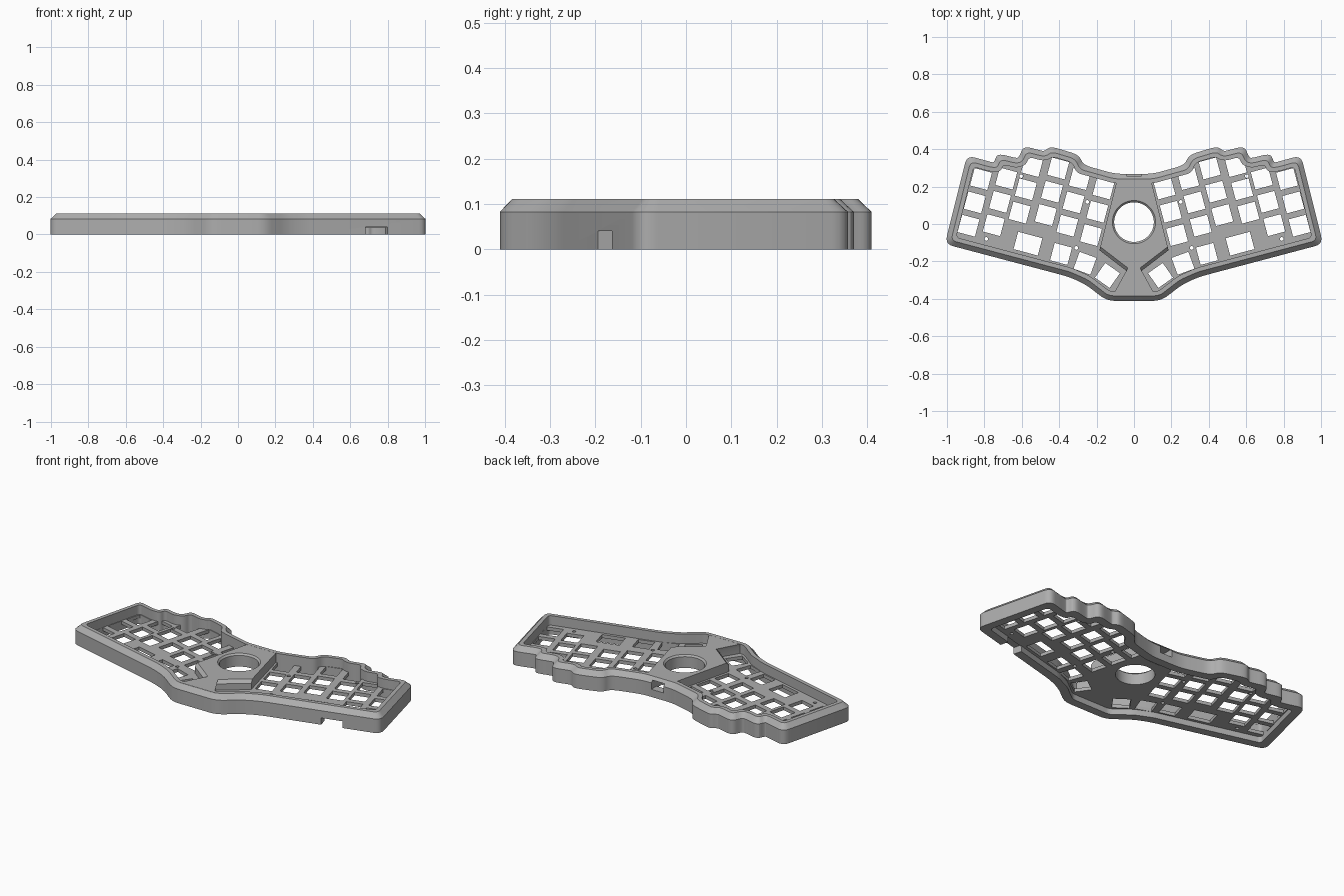
import bpy, bmesh, math
from mathutils import Vector, Matrix

cube = bpy.data.objects.get("Cube")
if cube:
    bpy.data.objects.remove(cube)

grey = bpy.data.materials.new("case_grey")
grey.use_nodes = True
GREY = (0.42, 0.42, 0.42, 1)
grey.diffuse_color = GREY
grey.node_tree.nodes["Principled BSDF"].inputs["Base Color"].default_value = GREY

TOP, CHAMFER_Z, PLATE_TOP, PLATE_LOW = 0.111, 0.083, 0.055, 0.035
TILT = math.radians(15)


def finish(name, bm):
    bmesh.ops.recalc_face_normals(bm, faces=bm.faces)
    mesh = bpy.data.meshes.new(name)
    bm.to_mesh(mesh)
    bm.free()
    mesh.materials.append(grey)
    obj = bpy.data.objects.new(name, mesh)
    bpy.context.collection.objects.link(obj)
    return obj


def mirrored(half):
    """Close a right-hand path with its mirror image."""
    return half + [(-x, y) for x, y in reversed(half)]


def inset(points, dist):
    """Mitred inward offset of a clockwise polygon."""
    out = []
    for i, p in enumerate(points):
        p = Vector(p)
        a = (p - Vector(points[i - 1])).normalized()
        b = (Vector(points[(i + 1) % len(points)]) - p).normalized()
        na, nb = Vector((a.y, -a.x)), Vector((b.y, -b.x))
        out.append(p + (na + nb) * dist / (1 + na.dot(nb)))
    return out


def rounded(points, cut, steps=5):
    """Replace each corner by a short curve."""
    out = []
    for i, p in enumerate(points):
        p = Vector(p)
        a, b = Vector(points[i - 1]) - p, Vector(points[(i + 1) % len(points)]) - p
        s = p + a.normalized() * min(cut, a.length * 0.45)
        e = p + b.normalized() * min(cut, b.length * 0.45)
        for k in range(steps + 1):
            t = k / steps
            out.append(s * (1 - t) ** 2 + p * 2 * t * (1 - t) + e * t * t)
    return out


def loft(name, rings, closed=False):
    """Bridge matching (outline, height) rings; cap the ends or join them."""
    bm = bmesh.new()
    loops = [[bm.verts.new((p[0], p[1], z)) for p in pts] for pts, z in rings]
    pairs = list(zip(loops, loops[1:]))
    if closed:
        pairs.append((loops[-1], loops[0]))
    else:
        bm.faces.new(loops[0])
        bm.faces.new(loops[-1])
    for lo, hi in pairs:
        for i in range(len(lo)):
            j = (i + 1) % len(lo)
            bm.faces.new((lo[i], lo[j], hi[j], hi[i]))
    return finish(name, bm)


def add_box(bm, x, y, z, size, angle=0):
    m = Matrix.Translation((x, y, z)) @ Matrix.Rotation(angle, 4, "Z") @ Matrix.Diagonal((*size, 1))
    bmesh.ops.create_cube(bm, size=1, matrix=m)


def add_drum(bm, x, y, z, r_low, r_high, depth, sides):
    bmesh.ops.create_cone(bm, cap_ends=True, segments=sides, radius1=r_low, radius2=r_high,
                          depth=depth, matrix=Matrix.Translation((x, y, z)))


def cut(target, name, bm):
    cutter = finish(name, bm)
    mod = target.modifiers.new(name, "BOOLEAN")
    mod.operation, mod.solver, mod.object = "DIFFERENCE", "EXACT", cutter
    bpy.context.view_layer.objects.active = target
    bpy.ops.object.modifier_apply(modifier=name)
    bpy.data.objects.remove(cutter)


# Case outline, clockwise from the back centre, with a bump per key column
outline = mirrored([
    (0.10, 0.268), (0.27, 0.315), (0.295, 0.37), (0.445, 0.415), (0.476, 0.392),
    (0.49, 0.39), (0.59, 0.418), (0.615, 0.357), (0.63, 0.352), (0.73, 0.378),
    (0.748, 0.33), (0.76, 0.33), (0.893, 0.367), (1.011, -0.107),
    (0.35, -0.282), (0.26, -0.322), (0.145, -0.411)])


def ring(dist, corner):
    return rounded(inset(outline, dist), corner)


outer, shoulder, inner = ring(0, 0.045), ring(0.027, 0.03), ring(0.05, 0.022)

# Rim wall with outer chamfer
rim = loft("rim_wall", [(outer, 0), (outer, CHAMFER_Z), (shoulder, TOP), (inner, TOP), (inner, 0)], True)

# Switch plate
plate = loft("switch_plate", [(ring(0.045, 0.022), PLATE_LOW), (ring(0.045, 0.022), PLATE_TOP)])

# Raised centre island reaching both rims, with sloped front shoulders
low = mirrored([(0.09, 0.24), (0.185, -0.14), (0.035, -0.255), (0.115, -0.385)])
high = mirrored([(0.09, 0.24), (0.18, -0.122), (0.033, -0.235), (0.115, -0.385)])
island = loft("centre_island", [(low, PLATE_LOW), (low, 0.092), (high, TOP - 0.0005)])

# Switch openings: staggered columns, outermost first
keys = bmesh.new()
columns = [(0.818, 0.24), (0.683, 0.243), (0.545, 0.31), (0.405, 0.297), (0.29, 0.24), (0.163, 0.19)]
thumbs = [(0.567, -0.105, 0.134, 15), (0.39, -0.16, 0.096, 15), (0.262, -0.21, 0.096, 20),
          (0.142, -0.275, 0.096, 35)]
screws = [(0.79, -0.08), (0.308, -0.128), (0.25, 0.118), (0.603, 0.256)]
for side in (1, -1):
    for x, y in columns:
        for row in range(3):
            d = row * 0.129
            add_box(keys, side * (x + d * math.sin(TILT)), y - d * math.cos(TILT), 0.05,
                    (0.096, 0.096, 0.2), side * TILT)
    for x, y, width, angle in thumbs:
        add_box(keys, side * x, y, 0.05, (width, 0.096, 0.2), side * math.radians(angle))
    for x, y in screws:
        add_drum(keys, side * x, y, 0.05, 0.01, 0.01, 0.2, 16)
cut(plate, "switch_cutter", keys)

# Ball opening with a bevelled lip
for part in (plate, island):
    bore = bmesh.new()
    add_drum(bore, 0, 0.01, 0.05, 0.106, 0.106, 0.3, 64)
    cut(part, "ball_cutter", bore)
lip = bmesh.new()
add_drum(lip, 0, 0.01, TOP, 0.104, 0.128, 0.024, 64)
cut(island, "lip_cutter", lip)

# Back port and front cable notch
port = bmesh.new()
add_box(port, 0, 0.25, 0.07, (0.08, 0.12, 0.05))
cut(rim, "port_cutter", port)
for part in (plate, island):
    pocket = bmesh.new()
    add_box(pocket, 0, 0.215, 0.045, (0.08, 0.09, 0.1))
    cut(part, "pocket_cutter", pocket)
notch = bmesh.new()
add_box(notch, 0.74, -0.178, 0.01, (0.122, 0.16, 0.06), TILT)
cut(rim, "notch_cutter", notch)

# Smooth the rounded walls, keep edges crisp
bpy.ops.object.select_all(action="DESELECT")
for part in (rim, plate, island):
    part.select_set(True)
bpy.context.view_layer.objects.active = rim
bpy.ops.object.shade_smooth_by_angle(angle=math.radians(25))
